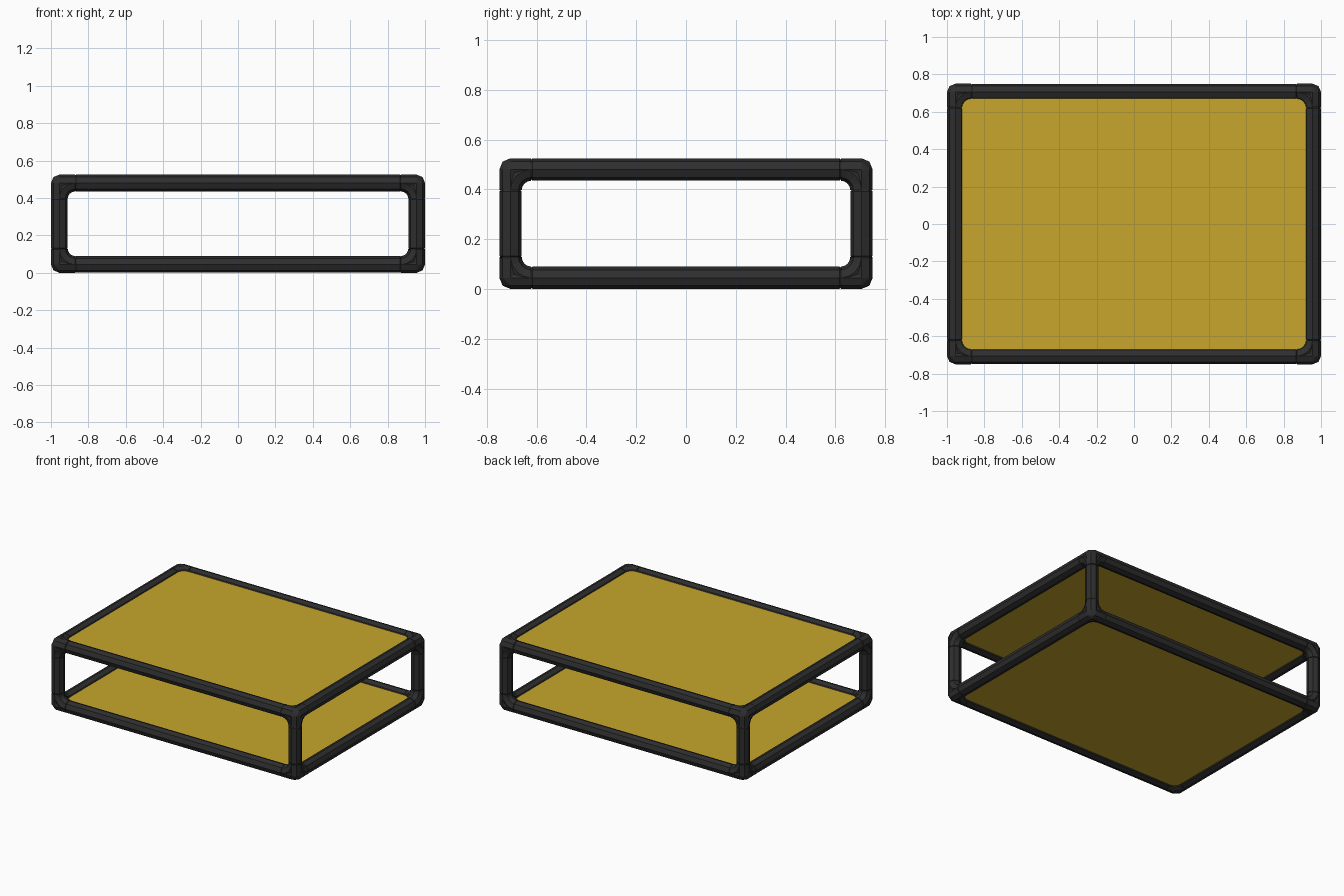
import bpy, bmesh, math
from mathutils import Vector, Matrix

if "Cube" in bpy.data.objects:
    bpy.data.objects.remove(bpy.data.objects["Cube"], do_unlink=True)

SIZE = Vector((2.0, 1.5, 0.525))   # overall frame size
R = 0.045                          # tube radius
REACH = 0.128                      # joint arm length from the outer face
SIDES = 8
AXES = [Vector((1, 0, 0)), Vector((0, 1, 0)), Vector((0, 0, 1))]
MID = Vector((0, 0, SIZE.z / 2))
HALF = SIZE / 2 - Vector((R, R, R))  # tube centre lines


def material(name, rgb):
    m = bpy.data.materials.new(name)
    m.use_nodes = True
    m.diffuse_color = (*rgb, 1)
    m.node_tree.nodes["Principled BSDF"].inputs["Base Color"].default_value = (*rgb, 1)
    return m


black = material("black rubber", (0.027, 0.027, 0.027))
yellow = material("yellow panel", (0.57, 0.38, 0.025))


def ring(bm, centre, u, v, r):
    return [bm.verts.new(centre + r * (math.cos(a) * u + math.sin(a) * v))
            for a in (math.tau * i / SIDES for i in range(SIDES))]


def loft(bm, rings):
    """Skin a row of rings and cap both ends."""
    for a, b in zip(rings, rings[1:]):
        for i in range(SIDES):
            j = (i + 1) % SIDES
            bm.faces.new((a[i], a[j], b[j], b[i]))
    bm.faces.new(rings[0][::-1])
    bm.faces.new(rings[-1])


def finish(bm, name, mat):
    bmesh.ops.recalc_face_normals(bm, faces=bm.faces)
    me = bpy.data.meshes.new(name)
    bm.to_mesh(me)
    bm.free()
    me.materials.append(mat)
    ob = bpy.data.objects.new(name, me)
    bpy.context.collection.objects.link(ob)
    return ob


def add_bar(name, k, centre):
    """Octagonal bar along axis k, with narrowed ends that form the seams."""
    bm = bmesh.new()
    d, u, v = AXES[k], AXES[(k + 1) % 3], AXES[(k + 2) % 3]
    end = SIZE[k] / 2 - REACH
    profile = [(-end - 0.01, 0.9), (-end, 0.9), (-end + 0.005, 0.99),
               (end - 0.005, 0.99), (end, 0.9), (end + 0.01, 0.9)]
    loft(bm, [ring(bm, centre + d * t, u, v, R * s) for t, s in profile])
    finish(bm, name, black)


def add_joint(name, signs):
    """Three-way joint: chamfered core, three arms and a rounded elbow per pair."""
    bm = bmesh.new()
    origin = Vector((0, 0, 0))
    core = []
    for k in range(3):
        core += ring(bm, origin, AXES[(k + 1) % 3], AXES[(k + 2) % 3], R)
    hull = bmesh.ops.convex_hull(bm, input=core)
    spare = {g for g in hull["geom_interior"] + hull["geom_unused"]
             if isinstance(g, bmesh.types.BMVert)}
    bmesh.ops.delete(bm, geom=list(spare), context='VERTS')
    bend = REACH - R
    for k in range(3):
        d, u, v = AXES[k], AXES[(k + 1) % 3], AXES[(k + 2) % 3]
        loft(bm, [ring(bm, d * t, u, v, R * s)
                  for t, s in ((0, 1), (bend - 0.005, 1), (bend, 0.92))])
        # elbow lying in the u-v plane
        pivot = (u + v) * bend
        rings = []
        for i in range(5):
            a = math.pi / 2 * i / 4
            out = -math.cos(a) * u - math.sin(a) * v
            rings.append(ring(bm, pivot + out * bend, out, d, R))
        loft(bm, rings)
    # turn the arms inwards and move to the corner
    bm.transform(Matrix.Diagonal((*[-s for s in signs], 1)))
    bmesh.ops.translate(bm, verts=bm.verts,
                        vec=MID + Vector([s * h for s, h in zip(signs, HALF)]))
    finish(bm, name, black)


def label(signs, axes):
    words = (("right", "left"), ("front", "back"), ("lower", "upper"))
    return "_".join(words[k][signs[k] > 0] for k in axes)


# Bars along every edge
for k in range(3):
    a, b = (k + 1) % 3, (k + 2) % 3
    for sa in (-1, 1):
        for sb in (-1, 1):
            s = [0, 0, 0]
            s[a], s[b] = sa, sb
            pos = MID + Vector([i * h for i, h in zip(s, HALF)])
            add_bar("bar_" + label(s, sorted((a, b), reverse=True)), k, pos)

# Joints at every corner
for x in (-1, 1):
    for y in (-1, 1):
        for z in (-1, 1):
            add_joint("joint_" + label((x, y, z), (2, 1, 0)), (x, y, z))

# Top and bottom panels, set into the bars
for name, z in (("upper_panel", 1), ("lower_panel", -1)):
    bm = bmesh.new()
    bmesh.ops.create_cube(bm, size=1)
    bmesh.ops.scale(bm, vec=(HALF.x * 2, HALF.y * 2, 0.048), verts=bm.verts)
    bmesh.ops.translate(bm, vec=MID + Vector((0, 0, z * HALF.z)), verts=bm.verts)
    finish(bm, name, yellow)
